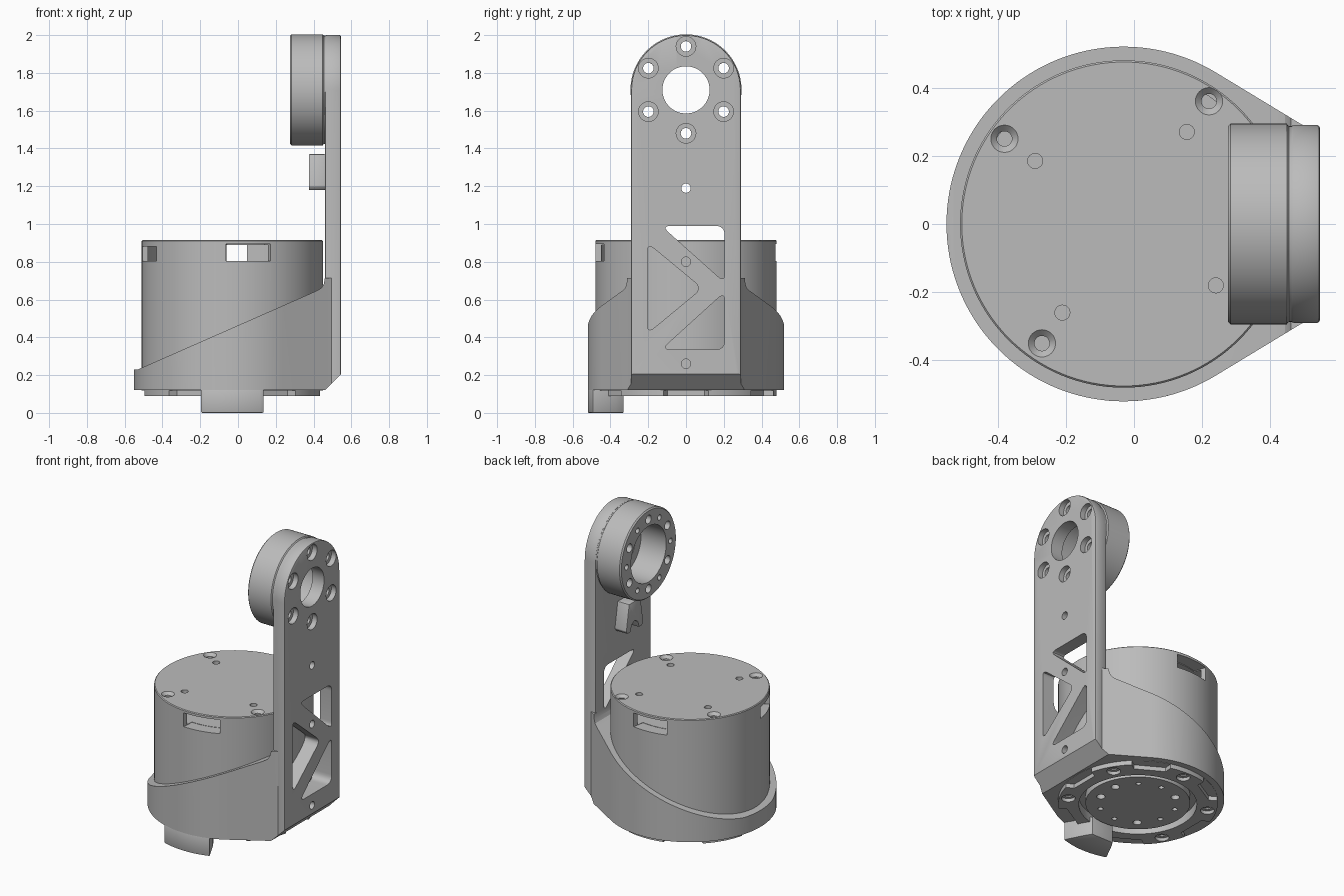
import bpy, bmesh, math
from mathutils import Vector

if "Cube" in bpy.data.objects:
    bpy.data.objects.remove(bpy.data.objects["Cube"])

gray = bpy.data.materials.new("machined_gray")
gray.diffuse_color = (0.5, 0.5, 0.5, 1)
gray.use_nodes = True
gray.node_tree.nodes["Principled BSDF"].inputs["Base Color"].default_value = gray.diffuse_color
CX = -0.03                      # axis of the round body
AX = {'X': lambda u, v, h: (h, u, v), 'Y': lambda u, v, h: (u, h, v), 'Z': lambda u, v, h: (u, v, h)}


def finish(name, bm):
    bmesh.ops.remove_doubles(bm, verts=bm.verts, dist=1e-5)
    bmesh.ops.recalc_face_normals(bm, faces=bm.faces)
    me = bpy.data.meshes.new(name)
    bm.to_mesh(me)
    bm.free()
    me.materials.append(gray)
    ob = bpy.data.objects.new(name, me)
    bpy.context.collection.objects.link(ob)
    return ob


def prism(name, pts, axis, a, b):
    """Extrude a 2D outline along an axis."""
    bm = bmesh.new()
    f = bm.faces.new([bm.verts.new(AX[axis](u, v, a)) for u, v in pts])
    new = bmesh.ops.extrude_face_region(bm, geom=[f])['geom']
    d = Vector(AX[axis](0, 0, b - a))
    bmesh.ops.translate(bm, vec=d, verts=[e for e in new if isinstance(e, bmesh.types.BMVert)])
    return finish(name, bm)


def lathe(name, prof, axis, u, v, n=32, closed=False):
    """Revolve an (r, h) profile around an axis through (u, v)."""
    bm = bmesh.new()
    vs = [bm.verts.new(AX[axis](u + r, v, h)) for r, h in prof]
    es = [bm.edges.new(p) for p in zip(vs, vs[1:])]
    if closed:
        es.append(bm.edges.new((vs[-1], vs[0])))
    bmesh.ops.spin(bm, geom=vs + es, cent=AX[axis](u, v, 0), axis=AX[axis](0, 0, 1),
                   angle=2 * math.pi, steps=n, use_merge=True)
    bmesh.ops.dissolve_degenerate(bm, dist=1e-6, edges=bm.edges)
    return finish(name, bm)


def cyl(name, r, a, b, axis, u, v, n=32):
    return lathe(name, [(0, a), (r, a), (r, b), (0, b)], axis, u, v, n)


def apply(ob, mod):
    bpy.context.view_layer.objects.active = ob
    bpy.ops.object.modifier_apply(modifier=mod.name)


def cut(ob, cutters, keep=False):
    for c in cutters:
        m = ob.modifiers.new("cut", 'BOOLEAN')
        m.operation, m.solver, m.object = 'DIFFERENCE', 'EXACT', c
        apply(ob, m)
    if not keep:
        for c in cutters:
            bpy.data.objects.remove(c)


def bevel(ob, w, seg=2):
    m = ob.modifiers.new("bevel", 'BEVEL')
    m.width, m.segments, m.limit_method, m.angle_limit = w, seg, 'ANGLE', math.radians(40)
    apply(ob, m)


def polar(r, deg, cx=CX, cy=0):
    t = math.radians(deg)
    return (cx + r * math.cos(t), cy + r * math.sin(t))


def arc(r, a, b, n, cx=CX, cy=0):
    return [polar(r, a + (b - a) * i / n, cx, cy) for i in range(n + 1)]


def rounded(pts, d):
    out = []
    for i, p in enumerate(pts):
        p = Vector(p)
        a = p + (Vector(pts[i - 1]) - p).normalized() * d
        b = p + (Vector(pts[(i + 1) % len(pts)]) - p).normalized() * d
        for k in range(7):
            t = k / 6
            out.append(tuple(a * (1 - t) ** 2 + p * 2 * t * (1 - t) + b * t * t))
    return out


# round housing with hollow top, windows and cap holes
body = lathe("round_housing", [(0, .15), (.48, .15), (.48, .91), (.475, .915), (0, .915)], 'Z', CX, 0, 128)
tools = [cyl("c", .45, .805, .89, 'Z', CX, 0, 64)]
for a, b, top in ((266, 295, .895), (80, 108, .895), (187, 213, .88)):
    tools.append(prism("c", arc(.56, a, b, 6) + arc(.40, b, a, 6), 'Z', .803, top))
for x, y in ((-.38, .25), (.22, .36), (-.27, -.35), (.32, -.25)):
    tools.append(lathe("c", [(0, .86), (.022, .86), (.022, .897), (.045, .92), (0, .92)], 'Z', x, y))
for x, y in ((-.29, .185), (.155, .27), (-.21, -.26), (.24, -.18)):
    tools.append(cyl("c", .022, .86, 1, 'Z', x, y, 24))
cut(body, tools)

# slanted cup that wraps the housing and flows into the upright
outline = arc(.52, 58.8, 301.2, 96) + [(.47, -.305), (.485, -.296), (.505, -.285), (.505, .285), (.485, .296), (.47, .305)]
cup = prism("slanted_cup", outline, 'Z', .12, .9)
cut(cup, [prism("c", [(-1, .23), (-.53, .23), (.42, .648), (.443, .662), (.455, .685), (.46, .715),
                      (1, .715), (1, 1.5), (-1, 1.5)], 'Y', -1, 1)])

# upright plate with rounded top
plate = prism("upright_plate", [(-.29, .09), (.29, .09)] + arc(.29, 0, 180, 48, 0, 1.71), 'X', .46, .545)
bevel(plate, .008)

# triangular windows and holes through the plate
tools = [prism("c", rounded(t, .05), 'X', .3, .7) for t in (
    [(-.13, .99), (.205, .99), (.205, .69)],
    [(-.205, .90), (-.205, .42), (.085, .66)],
    [(.205, .64), (.205, .335), (-.13, .335)])]
tools += [cyl("c", .025, .3, .7, 'X', 0, z, 24) for z in (.26, .8, 1.19)]
chamfer = prism("c", [(.42, .08), (.7, .36), (.7, .0), (.42, .0)], 'Y', -1, 1)
tools.append(chamfer)
cut(cup, tools, keep=True)
cut(plate, tools)
tools = [cyl("c", .125, .3, .7, 'X', 0, 1.71, 64)]
for k in range(6):
    y, z = polar(.23, 30 + 60 * k, 0, 1.71)
    tools.append(lathe("c", [(0, .4), (.028, .4), (.028, .51), (.052, .51), (.052, .6), (0, .6)], 'X', y, z))
cut(plate, tools)

# joint ring at the top of the plate
ring = lathe("joint_ring", [(.185, .275), (.286, .275), (.294, .283), (.294, .448), (.287, .454),
                            (.287, .462), (.185, .462)], 'X', 0, 1.71, 96, closed=True)
tools = []
for k in range(6):
    tools.append(cyl("c", .028, .2, .6, 'X', *polar(.23, 30 + 60 * k, 0, 1.71), 24))
    tools.append(cyl("c", .018, .2, .34, 'X', *polar(.23, 60 * k, 0, 1.71), 20))
cut(ring, tools)

# cable clip under the ring
clip = prism("cable_clip", [(-.06, 1.37), (-.09, 1.2), (-.075, 1.18), (-.045, 1.18), (-.03, 1.225), (0, 1.24),
                            (.03, 1.225), (.045, 1.18), (.075, 1.18), (.09, 1.2), (.06, 1.37)], 'X', .375, .462)
bevel(clip, .005)

# base flange with pockets, screw holes and central recess
flange = cyl("base_flange", .48, .09, .121, 'Z', CX, 0, 128)
tools = []
for k in range(6):
    a = 60 * k
    tools.append(prism("c", [polar(.43, a - 13), polar(.56, a - 16), polar(.56, a + 16), polar(.43, a + 13)], 'Z', 0, .118))
    if k != 4:
        x, y = polar(.425, a + 30)
        tools.append(lathe("c", [(0, .05), (.042, .05), (.042, .112), (.022, .112), (.022, .2), (0, .2)], 'Z', x, y, 24))
recess = cyl("c", .355, 0, .155, 'Z', CX, 0, 96)
cut(flange, tools)
cut(cup, [recess], keep=True)
cut(flange, [recess])

# output disc in the recess
disc = cyl("output_disc", .315, .1, .16, 'Z', CX, 0, 96)
tools = [cyl("c", .026 if k % 3 == 0 else .016, .05, .13, 'Z', *polar(.235, 15 + 36 * k), 20) for k in range(10)]
cut(disc, tools)

# front stop foot
foot = prism("stop_foot", arc(.52, 251.2, 288.8, 16) + [(.075, -.37), (.05, -.33), (-.11, -.33), (-.135, -.37)],
             'Z', 0, .125)
bevel(foot, .006)

# smooth curved sides, sharp edges
for ob in bpy.context.scene.objects:
    bpy.ops.object.select_all(action='DESELECT')
    ob.select_set(True)
    bpy.context.view_layer.objects.active = ob
    bpy.ops.object.shade_smooth_by_angle(angle=math.radians(30))
